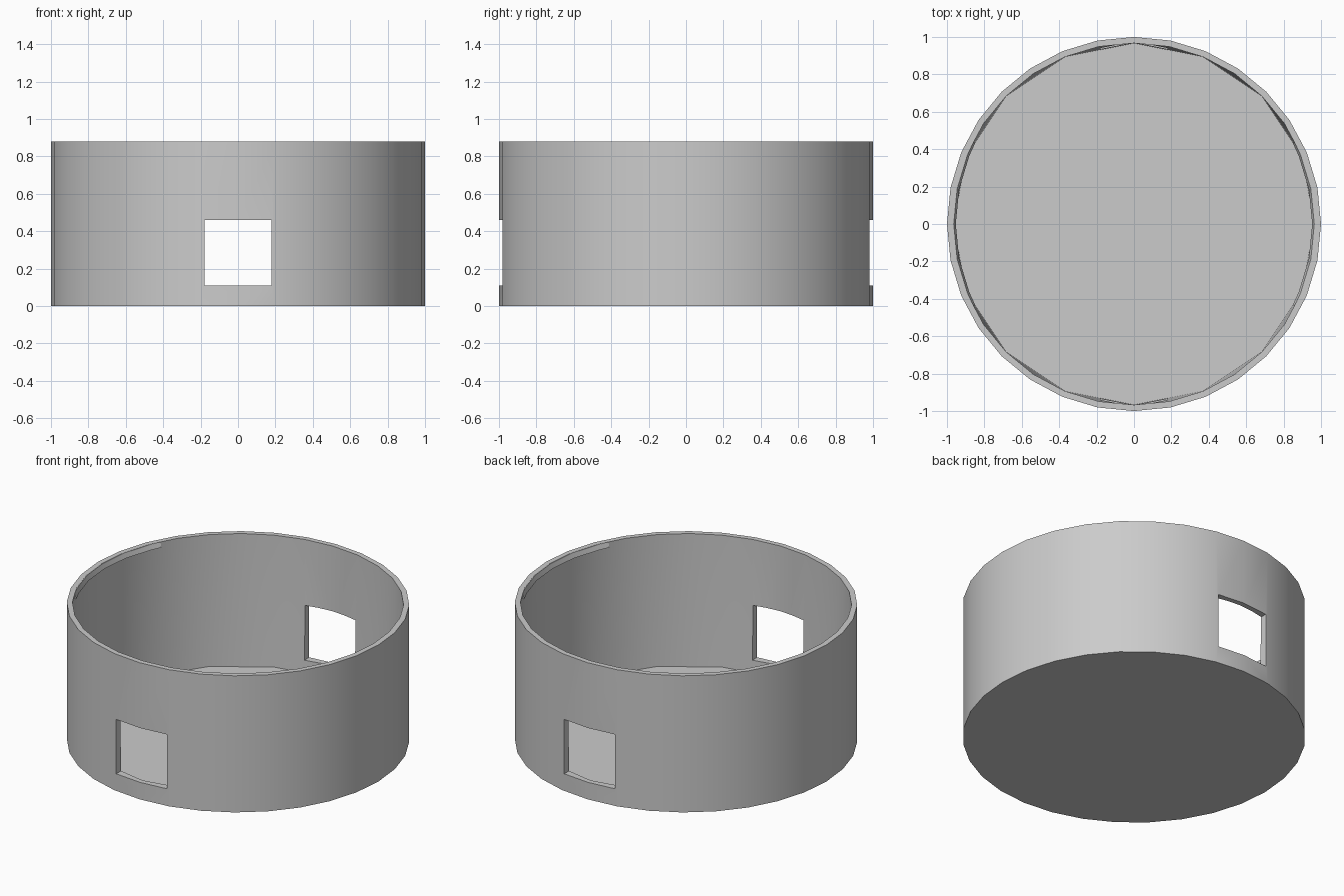
import bpy, bmesh
from math import sin, cos, pi, radians

cube = bpy.data.objects.get("Cube")
if cube:
    bpy.data.objects.remove(cube)

HEIGHT, FLOOR, INNER = 0.88, 0.03, 0.967

grey = bpy.data.materials.new("light_grey")
grey.use_nodes = True
colour = (0.6, 0.6, 0.6, 1)
grey.diffuse_color = colour
grey.node_tree.nodes["Principled BSDF"].inputs["Base Color"].default_value = colour


def finish(bm, name):
    bmesh.ops.recalc_face_normals(bm, faces=bm.faces)
    mesh = bpy.data.meshes.new(name)
    bm.to_mesh(mesh)
    bm.free()
    mesh.materials.append(grey)
    obj = bpy.data.objects.new(name, mesh)
    bpy.context.collection.objects.link(obj)
    return obj


def smooth(obj):
    bpy.ops.object.select_all(action='DESELECT')
    obj.select_set(True)
    bpy.context.view_layer.objects.active = obj
    bpy.ops.object.shade_smooth_by_angle(angle=radians(30))


def ring(bm, r, z, n):
    return [bm.verts.new((r * cos(2 * pi * i / n), r * sin(2 * pi * i / n), z))
            for i in range(n)]


def bridge(bm, a, b):
    n = len(a)
    for i in range(n):
        j = (i + 1) % n
        bm.faces.new((a[i], a[j], b[j], b[i]))


# Round open body: outer wall, rim, inner wall narrowing to a coarser floor
bm = bmesh.new()
base = ring(bm, 1, 0, 32)
rim_out = ring(bm, 1, HEIGHT, 32)
rim_in = ring(bm, INNER, HEIGHT, 32)
floor = ring(bm, INNER, FLOOR, 16)
bm.faces.new(base)
bm.faces.new(floor)
bridge(bm, base, rim_out)
bridge(bm, rim_out, rim_in)
for k in range(16):
    a, b = floor[k], floor[(k + 1) % 16]
    t0, t1, t2 = (rim_in[(2 * k + i) % 32] for i in range(3))
    for tri in ((a, t0, t1), (a, t1, b), (b, t1, t2)):
        bm.faces.new(tri)
body = finish(bm, "round_body")

# Square window through the front and back walls
bm = bmesh.new()
bmesh.ops.create_cube(bm, size=1)
bmesh.ops.scale(bm, vec=(0.36, 3, 0.35), verts=bm.verts)
bmesh.ops.translate(bm, vec=(0, 0, 0.285), verts=bm.verts)
cutter = finish(bm, "window_cutter")
cutter.hide_render = True
cutter.hide_viewport = True
cut = body.modifiers.new("windows", 'BOOLEAN')
cut.operation, cut.object, cut.solver = 'DIFFERENCE', cutter, 'EXACT'
bpy.context.view_layer.objects.active = body
bpy.ops.object.modifier_apply(modifier=cut.name)
bpy.data.objects.remove(cutter)
smooth(body)

# Sloped snap lips inside the rim on both sides
profile = [(0.964, 0.879), (0.953, 0.848), (0.98, 0.848), (0.98, 0.879)]
for name, turn in (("left_snap_lip", 0), ("right_snap_lip", 180)):
    bm = bmesh.new()
    rows = []
    for deg in (-27, -22.5, -11.25, 0, 11.25, 22.5, 27):
        t = radians(deg + turn)
        rows.append([bm.verts.new((r * cos(t), r * sin(t), z)) for r, z in profile])
    for a, b in zip(rows, rows[1:]):
        bridge(bm, a, b)
    bm.faces.new(rows[0])
    bm.faces.new(rows[-1])
    smooth(finish(bm, name))
